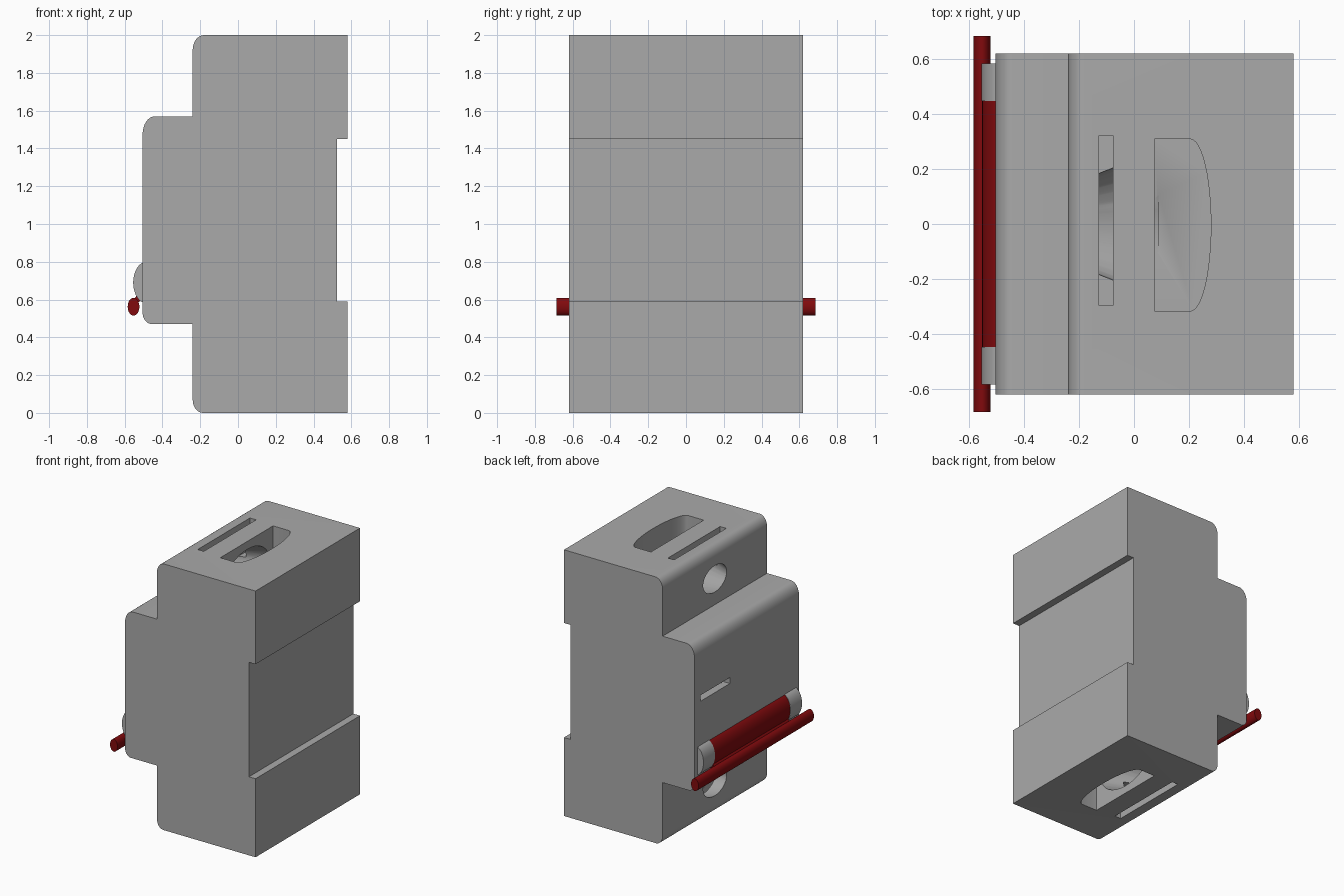
import bpy, bmesh, math
from mathutils import Vector

if "Cube" in bpy.data.objects:
    bpy.data.objects.remove(bpy.data.objects["Cube"])


def material(name, rgb):
    m = bpy.data.materials.new(name)
    m.diffuse_color = (*rgb, 1)
    m.use_nodes = True
    m.node_tree.nodes["Principled BSDF"].inputs["Base Color"].default_value = m.diffuse_color
    return m


GREY = material("grey_plastic", (0.40, 0.40, 0.40))
RED = material("dark_red", (0.22, 0.003, 0.004))

# axis -> function turning profile (a, b) and depth d into a 3D point
MAPS = {
    "x": lambda a, b, d: (d, a, b),
    "y": lambda a, b, d: (a, d, b),
    "z": lambda a, b, d: (a, b, d),
}


def loft(name, axis, sections, mat):
    """Solid from matching profiles: sections = [(points, depth), ...]."""
    bm = bmesh.new()
    rings = [[bm.verts.new(MAPS[axis](a, b, d)) for a, b in pts] for pts, d in sections]
    n = len(rings[0])
    for r, s in zip(rings, rings[1:]):
        for i in range(n):
            bm.faces.new((r[i], r[(i + 1) % n], s[(i + 1) % n], s[i]))
    bm.faces.new(rings[0])
    bm.faces.new(rings[-1])
    bmesh.ops.recalc_face_normals(bm, faces=bm.faces)
    me = bpy.data.meshes.new(name)
    bm.to_mesh(me)
    bm.free()
    me.materials.append(mat)
    ob = bpy.data.objects.new(name, me)
    bpy.context.collection.objects.link(ob)
    return ob


def prism(name, axis, pts, lo, hi, mat=GREY):
    return loft(name, axis, [(pts, lo), (pts, hi)], mat)


def arc(ca, cb, ra, rb, a0, a1, n=8):
    return [(ca + ra * math.cos(math.radians(a0 + (a1 - a0) * i / n)),
             cb + rb * math.sin(math.radians(a0 + (a1 - a0) * i / n))) for i in range(n + 1)]


def ellipse(ca, cb, ra, rb, n=32):
    return arc(ca, cb, ra, rb, 0, 360, n)[:-1]


def rect(a0, a1, b0, b1):
    return [(a0, b0), (a1, b0), (a1, b1), (a0, b1)]


def smooth(ob):
    bpy.ops.object.select_all(action="DESELECT")
    ob.select_set(True)
    bpy.context.view_layer.objects.active = ob
    bpy.ops.object.shade_smooth_by_angle(angle=math.radians(30))


def cut(ob, cutter):
    cutter.hide_render = True
    mod = ob.modifiers.new("cut", "BOOLEAN")
    mod.operation, mod.solver, mod.object = "DIFFERENCE", "EXACT", cutter
    bpy.context.view_layer.objects.active = ob
    bpy.ops.object.modifier_apply(modifier=mod.name)
    bpy.data.objects.remove(cutter)


# Stepped housing with rounded front corners and a rail recess at the back
profile = [(0.58, 0), (0.58, 0.59), (0.525, 0.59), (0.525, 1.45), (0.58, 1.45), (0.58, 2)]
profile += arc(-0.18, 1.92, 0.06, 0.08, 90, 180)
profile += [(-0.24, 1.57)]
profile += arc(-0.44, 1.475, 0.065, 0.095, 90, 180)
profile += arc(-0.455, 0.53, 0.05, 0.06, 180, 270)
profile += [(-0.24, 0.47)]
profile += arc(-0.185, 0.07, 0.055, 0.07, 180, 270)
body = prism("housing", "y", profile, -0.62, 0.62)

# Terminal openings, mirrored at top and bottom
pocket = [(0.075, -0.317)] + arc(0.205, -0.004, 0.075, 0.313, -90, 90, 24) + [(0.075, 0.309)]
for side in (1, -1):
    z = lambda h: 1 + side * h
    # flared screw hole
    cut(body, loft("screw_hole_cutter", "x", [(ellipse(0, z(0.765), 0.116, 0.085), -0.30),
                                               (ellipse(0, z(0.765), 0.27, 0.18), 0.09)], GREY))
    # narrow slot and curved wire pocket
    cut(body, prism("slot_cutter", "z", rect(-0.127, -0.076, -0.297, 0.323), z(0.765), z(1.1)))
    cut(body, prism("pocket_cutter", "z", pocket, z(0.6), z(1.1)))

# Small indicator window on the front
cut(body, prism("window_cutter", "x", rect(0.2, 0.55, 1.125, 1.17), -0.6, -0.45))
smooth(body)

# Switch drum: grey end hubs with a red roller between them
for side, label in ((1, "left"), (-1, "right")):
    smooth(prism("hub_" + label, "y", ellipse(-0.485, 0.69, 0.07, 0.11), side * 0.448, side * 0.585))
smooth(prism("switch_roller", "y", ellipse(-0.485, 0.69, 0.068, 0.107), -0.448, 0.448, RED))

# Handle bar and the web joining it to the roller
smooth(prism("handle_bar", "y", ellipse(-0.553, 0.562, 0.031, 0.047), -0.685, 0.685, RED))
prism("handle_web", "y", [(-0.50, 0.60), (-0.56, 0.57), (-0.545, 0.61), (-0.52, 0.64)], -0.448, 0.448, RED)
